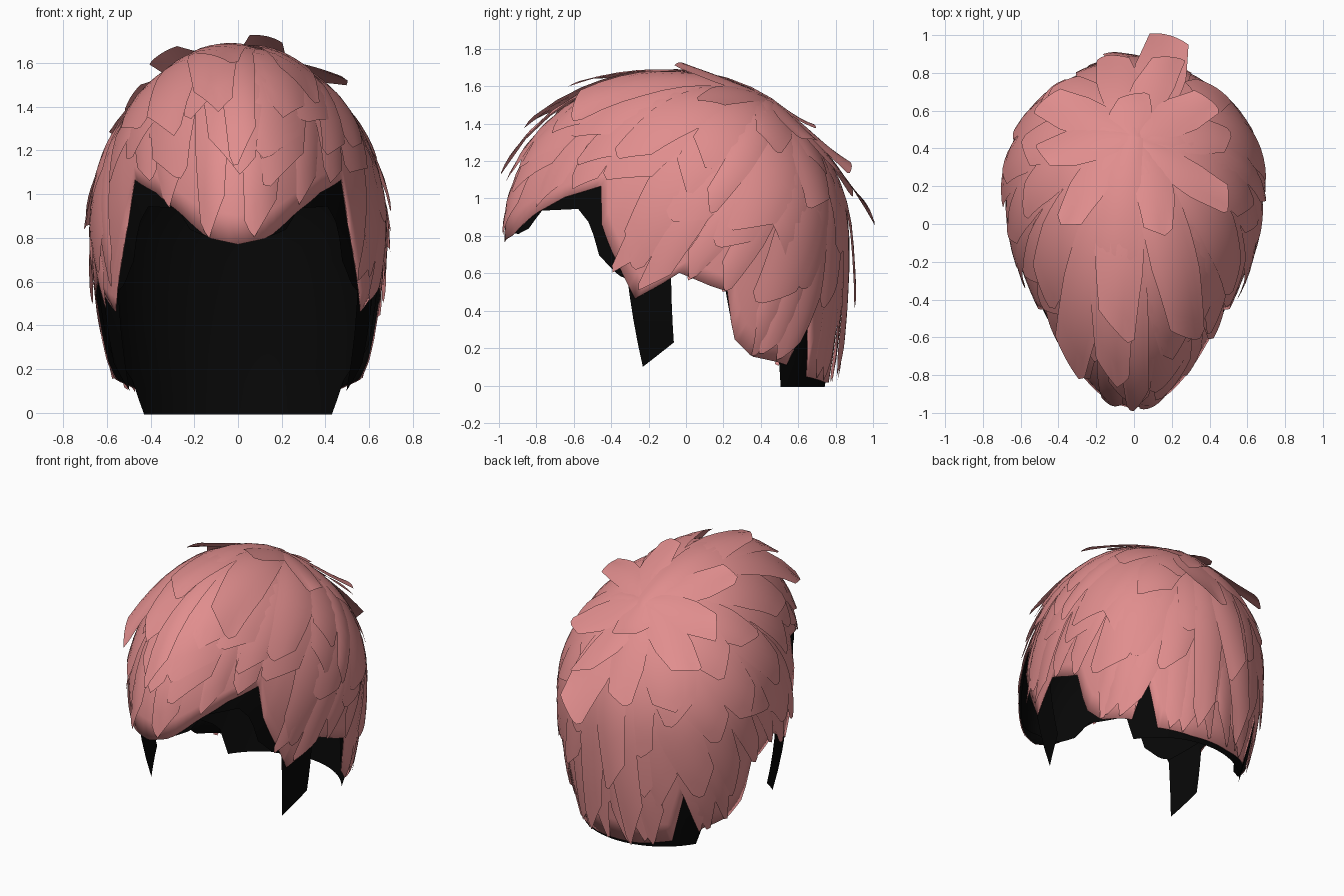
import bpy, bmesh, math, random
from mathutils import Vector

if "Cube" in bpy.data.objects:
    bpy.data.objects.remove(bpy.data.objects["Cube"])

random.seed(11)
CENTRE = Vector((0, 0, 0.8))


def material(name, rgb):
    m = bpy.data.materials.new(name)
    m.diffuse_color = (*rgb, 1)
    m.use_nodes = True
    m.node_tree.nodes["Principled BSDF"].inputs["Base Color"].default_value = m.diffuse_color
    return m


PINK = material("hair pink", (0.75, 0.27, 0.27))
BLACK = material("lining black", (0.002, 0.002, 0.002))


# Head volume: an egg, narrow at the front, tapering towards the nape
def inside(p):
    low = max(0, 0.8 - p.z) / 0.8
    h = max(0, p.z - 0.8) / 0.86
    v = (p.y + 0.07) / (0.91 * (1 - 0.08 * low ** 2))
    u = p.x / (0.65 * (1 - 0.19 * low ** 2) * (1 + 0.3 * max(-1.5, min(1.5, v))))
    return u * u + v * v + h * h < 1


def hit(origin, d):
    lo, hi = 0.0, 2.0
    for _ in range(18):
        mid = (lo + hi) / 2
        lo, hi = (mid, hi) if inside(origin + d * mid) else (lo, mid)
    return lo


def on_head(d, offset=0.0):
    d = d.normalized()
    return CENTRE + d * (hit(CENTRE, d) + offset)


def at_angle(deg, z, offset=0.0):
    """Point on the head at height z; 0 is the front, 90 the right, 180 the back."""
    a = math.radians(deg)
    o, d = Vector((0, 0.2, z)), Vector((math.sin(a), -math.cos(a), 0))
    return o + d * (hit(o, d) + offset)


def slerp(a, b, t):
    ang = a.angle(b)
    return (a * math.sin((1 - t) * ang) + b * math.sin(t * ang)) / math.sin(ang)


CROWN = (Vector((0, 0.45, 1.51)) - CENTRE).normalized()

# Hem heights as (angle from front, z), same on both sides
HAIR_HEM = [(0, .77), (7, .8), (15, .92), (24, 1.01), (36, 1.07), (37, .9), (41, .74),
            (50, .46), (62, .54), (70, .6), (84, .53), (92, .5), (95, .25), (105, .15),
            (120, .12), (127, .1), (134, .47), (142, .04), (165, .01), (180, .01)]
LINING_HEM = [(0, .83), (8, .81), (12, .84), (16, .94), (28, .95), (33, .86), (36, .69),
              (43, .58), (48, .55), (68, .62), (90, .6), (95, .3), (118, .17), (123, .12),
              (125, -.03), (180, -.03)]


def hem_z(hem, deg):
    deg = abs((deg + 180) % 360 - 180)
    for (a, za), (b, zb) in zip(hem, hem[1:]):
        if deg <= b:
            return za + (zb - za) * (deg - a) / (b - a)
    return hem[-1][1]


def orient(bm):
    for f in bm.faces:
        f.normal_update()
        if f.normal.dot(f.calc_center_median() - CENTRE) < 0:
            f.normal_flip()


def finish(bm, name, mats):
    orient(bm)
    me = bpy.data.meshes.new(name)
    bm.to_mesh(me)
    bm.free()
    ob = bpy.data.objects.new(name, me)
    bpy.context.collection.objects.link(ob)
    for m in mats:
        me.materials.append(m)
    if len(mats) > 1:  # dark underside
        s = ob.modifiers.new("lining", "SOLIDIFY")
        s.thickness, s.offset, s.material_offset = 0.006, -1, 1
    bpy.ops.object.select_all(action="DESELECT")
    ob.select_set(True)
    bpy.context.view_layer.objects.active = ob
    bpy.ops.object.shade_smooth_by_angle(angle=math.radians(40))
    return ob


def add_grid(bm, rows):
    vs = [[bm.verts.new(p) for p in r] for r in rows]
    for r0, r1 in zip(vs, vs[1:]):
        for i in range(len(r0) - 1):
            bm.faces.new((r0[i], r1[i], r1[i + 1], r0[i + 1]))


# Shells running from the crown down to a hem
def shell(name, hem, offset, mats):
    bm = bmesh.new()
    cols = []
    for k in range(181):
        deg = k * 2 - 180
        tip = (at_angle(deg, hem_z(hem, deg)) - CENTRE).normalized()
        cols.append([on_head(slerp(CROWN, tip, j / 16), offset) for j in range(17)])
    add_grid(bm, list(zip(*cols)))
    bmesh.ops.remove_doubles(bm, verts=bm.verts, dist=0.0005)
    return finish(bm, name, mats)


# One lock: a ribbon swept over the head with a blunt, slanted tip
def lock(bm, tip, width, start, base, lift, taper=0.09, curl=2):
    tip_dir = (tip - CENTRE).normalized()
    skew = random.choice((-1, 1)) * random.uniform(0.3, 0.9)
    bend = random.uniform(-0.04, 0.04)
    rows = []
    for j in range(11):
        row = []
        for i in range(7):
            s = i / 3 - 1
            f = j / 10
            t = start + (1 - start) * f * (1 - taper * abs(s - skew))
            d = slerp(CROWN, tip_dir, t)
            side = (slerp(CROWN, tip_dir, t + 0.02) - d).cross(d).normalized()
            w = width / 2 * (0.4 + 0.6 * math.sin(min(1, f / 0.6) * math.pi / 2))
            w *= 1 - 0.3 * max(0, (f - 0.7) / 0.3)
            r = (on_head(d) - CENTRE).length
            off = base + (lift - base) * f ** curl - 0.008 * s * s
            shift = s * w + bend * math.sin(f * math.pi)
            row.append(on_head(d * r - side * shift, off))
        rows.append(row)
    add_grid(bm, rows)


# Rings of locks, each shorter and higher than the one below
def ring(name, angles, rise, width, start, base, lift):
    bm = bmesh.new()
    for sign in (1, -1):
        for a in angles:
            deg = sign * a + random.uniform(-2, 2) * (1 + 2 * (rise > 0))
            z = hem_z(HAIR_HEM, sign * a)
            z += (1.5 - z) * max(0, rise + random.uniform(-0.1, 0.1) * (rise > 0))
            lock(bm, at_angle(deg, z), width * random.uniform(0.85, 1.2), start,
                 base + random.uniform(0, 0.004), lift + random.uniform(-0.006, 0.012))
    return finish(bm, name, (PINK,))


shell("inner_lining", LINING_HEM, -0.03, (BLACK,))
shell("hair_base", HAIR_HEM, -0.008, (PINK, BLACK))

# Dark points hanging in front of each ear
bm = bmesh.new()
for sign in (1, -1):
    rows = []
    for j in range(6):
        rows.append([])
        for i in range(6):
            u, f = i / 5, j / 5
            z = 0.75 + (0.1 + 0.13 * u - 0.75) * f
            rows[-1].append(at_angle(sign * (46 + 3 * f + (20 - 4 * f) * u), z, -0.02))
    add_grid(bm, rows)
finish(bm, "ear_points", (BLACK,))

ring("hem_locks", (5, 17, 29, 46, 54, 73, 86, 102, 112, 119, 150, 160, 172),
     0, 0.18, 0.25, 0.002, 0.008)
ring("lower_locks", (12, 30, 50, 68, 88, 106, 122, 144, 166),
     0.24, 0.27, 0.14, 0.006, 0.018)
ring("middle_locks", (5, 25, 47, 70, 94, 116, 140, 166),
     0.48, 0.29, 0.07, 0.01, 0.026)
ring("upper_locks", (14, 45, 78, 110, 145), 0.72, 0.27, 0.03, 0.014, 0.034)

# Loose tufts that stand away from the head: tip position and width
TUFTS = [((-.1, -.63, 1.59), .26), ((-.37, -.02, 1.63), .2), ((.14, -.07, 1.72), .2),
         ((.52, .1, 1.5), .18), ((.2, 1.0, .86), .27), ((.02, -1.0, 1.11), .16),
         ((.3, -.65, 1.44), .26), ((-.35, -.78, 1.24), .26), ((.7, .1, .93), .15),
         ((.2, .9, 1.12), .2), ((.42, .66, 1.3), .22), ((-.5, .66, 1.22), .22),
         ((-.12, .9, 1.0), .22), ((0, .7, 1.38), .22), ((-.52, .35, 1.42), .22),
         ((-.1, .9, .4), .2), ((.13, .81, .04), .2), ((-.2, .8, .03), .2),
         ((-.12, -.86, 1.37), .24)]
bm = bmesh.new()
for k, (tip, width) in enumerate(TUFTS):
    p = Vector(tip)
    d = (p - CENTRE).normalized()
    gap = max(0.015, (p - CENTRE).length - hit(CENTRE, d))
    lock(bm, p, width, 0.0, 0.016 + 0.0008 * k, gap, 0.08, 3)
finish(bm, "crown_tufts", (PINK,))
